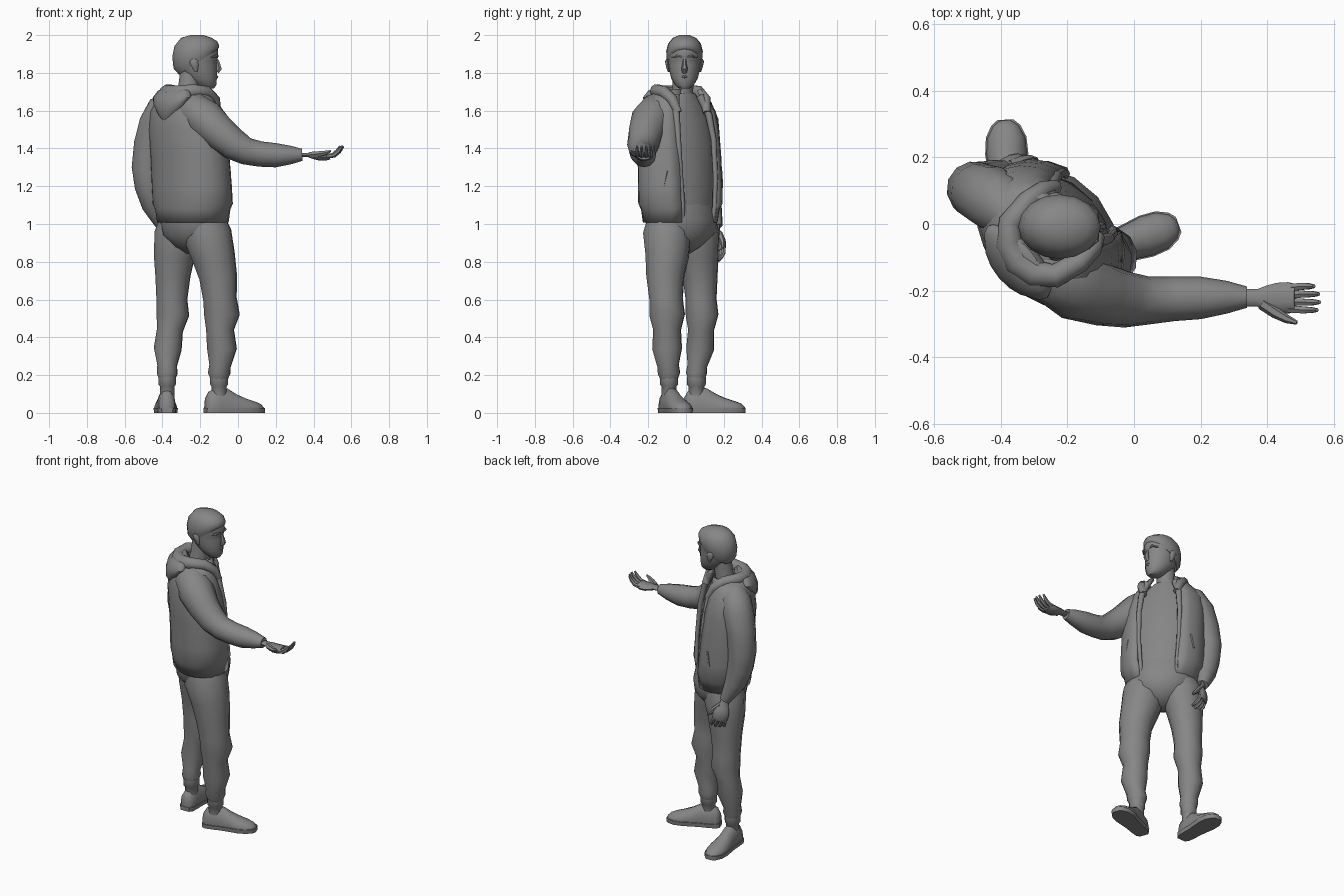
import bpy, bmesh
from math import cos, sin, pi, radians
from mathutils import Vector as V

YAW = radians(40)                       # direction the torso faces
F = V((cos(YAW), sin(YAW), 0))          # forward
L = V((-sin(YAW), cos(YAW), 0))         # towards the left shoulder
O = V((-0.25, -0.03, 0))                # torso axis
GREY = bpy.data.materials.new("dark_grey")
GREY.diffuse_color = (.24, .24, .24, 1)


def loft(name, rings, wrap=True, cap=True, angle=48):
    bm = bmesh.new()
    vs = [[bm.verts.new(p) for p in r] for r in rings]
    n = len(vs[0])
    for a, b in zip(vs, vs[1:]):
        for i in range(n if wrap else n - 1):
            j = (i + 1) % n
            bm.faces.new((a[i], a[j], b[j], b[i]))
    if cap and wrap:
        bm.faces.new(vs[0])
        bm.faces.new(vs[-1])
    bmesh.ops.recalc_face_normals(bm, faces=bm.faces)
    me = bpy.data.meshes.new(name)
    bm.to_mesh(me)
    bm.free()
    for p in me.polygons:
        p.use_smooth = True
    me.set_sharp_from_angle(angle=radians(angle))
    me.materials.append(GREY)
    ob = bpy.data.objects.new(name, me)
    bpy.context.collection.objects.link(ob)
    return ob


def stack(name, rows, yaw=YAW, n=14, gap=0):
    """Horizontal ellipses: x, y, z, depth, half width, tilt; gap leaves the front open."""
    f, l = V((cos(yaw), sin(yaw), 0)), V((-sin(yaw), cos(yaw), 0))
    rings = []
    for x, y, z, a, b, *t in rows:
        ring = []
        for i in range(n):
            w = 2 * pi * i / n if not gap else gap + (2 * pi - 2 * gap) * i / (n - 1)
            ring.append(V((x, y, z + (t[0] if t else 0) * cos(w))) + f * a * cos(w) + l * b * sin(w))
        rings.append(ring)
    return loft(name, rings, wrap=not gap)


def tube(name, rows, n=10, ref=V((0, 0, 1)), flat=1.0):
    """Sections across a path: x, y, z, radius; flat squashes along ref."""
    pts = [V(r[:3]) for r in rows]
    rings = []
    for i, r in enumerate(rows):
        t = (pts[min(i + 1, len(pts) - 1)] - pts[max(i - 1, 0)]).normalized()
        u = t.cross(ref).normalized()
        v = u.cross(t)
        rings.append([pts[i] + r[3] * (u * cos(2 * pi * k / n) + v * flat * sin(2 * pi * k / n))
                      for k in range(n)])
    return loft(name, rings)


def local(f, l, z):
    return tuple(O + F * f + L * l + V((0, 0, z)))


# Pelvis and legs
stack("trouser_hips", [(-.235, -.02, .845, .04, .05), (-.235, -.02, .88, .105, .10), (-.235, -.025, .94, .155, .185),
                       (-.235, -.025, 1.02, .165, .21), (-.24, -.03, 1.12, .148, .20)])
tube("right_trouser_leg", [(-.185, -.09, 1.04, .11), (-.16, -.10, .94, .130), (-.13, -.10, .83, .117),
     (-.105, -.11, .72, .102), (-.095, -.105, .60, .090), (-.085, -.10, .52, .096), (-.095, -.10, .44, .075),
     (-.085, -.10, .34, .080), (-.095, -.095, .25, .058), (-.10, -.09, .21, .060), (-.10, -.09, .175, .046)],
     12, ref=F)
tube("left_trouser_leg", [(-.295, .04, 1.04, .11), (-.32, .055, .94, .125), (-.338, .065, .83, .110),
     (-.345, .075, .72, .094), (-.35, .08, .60, .083), (-.345, .085, .52, .088), (-.36, .08, .44, .070),
     (-.372, .075, .34, .075), (-.375, .06, .25, .053), (-.375, .055, .21, .056), (-.375, .055, .175, .044)],
     12, ref=L)

# Cuffs and shoes
for side, (ax, ay), (hx, hy), ang in (("right", (-.10, -.09), (-.17, -.112), 20),
                                      ("left", (-.375, .055), (-.375, -.01), 92)):
    stack(side + "_cuff", [(ax, ay, .09, .042, .04), (ax, ay, .14, .042, .04), (ax, ay, .15, .050, .048),
                           (ax, ay, .19, .050, .048)], radians(ang), 10)
    d = V((cos(radians(ang)), sin(radians(ang)), 0))
    e = V((-d.y, d.x, 0))
    sections = [(0, .026, .08), (.02, .043, .115), (.07, .047, .135), (.12, .048, .13), (.17, .054, .10),
                (.22, .061, .078), (.27, .057, .062), (.305, .04, .048), (.322, .02, .03)]
    prof = [(-.95, 0), (-1, .3), (-.85, .65), (-.45, .95), (0, 1), (.45, .95), (.85, .65), (1, .3), (.95, 0)]
    heel = V((hx, hy, 0))
    loft(side + "_shoe", [[heel + d * s + e * w * p + V((0, 0, .01 + (h - .01) * q)) for p, q in prof]
                          for s, w, h in sections])
    loft(side + "_sole", [[heel + d * (s * 1.015 - .003) + e * (w + .004) * p + V((0, 0, q))
                           for p, q in ((-.94, 0), (-1, .026), (1, .026), (.94, 0))]
                          for s, w, h in sections])

# Shirt and open jacket
stack("shirt", [(-.24, -.03, 1.08, .150, .19), (-.245, -.03, 1.10, .156, .205), (-.25, -.03, 1.25, .142, .215),
                (-.265, -.035, 1.42, .140, .215), (-.28, -.04, 1.55, .125, .20), (-.28, -.04, 1.63, .105, .16),
                (-.272, -.03, 1.69, .075, .08)], n=16)
jacket = stack("jacket", [(-.24, -.03, 1.01, .160, .206), (-.24, -.03, 1.08, .168, .218),
                          (-.24, -.03, 1.11, .176, .236), (-.245, -.03, 1.20, .172, .240),
                          (-.255, -.035, 1.36, .168, .238), (-.27, -.04, 1.50, .162, .232),
                          (-.28, -.04, 1.59, .145, .215), (-.28, -.04, 1.65, .125, .175),
                          (-.275, -.035, 1.71, .10, .115)], n=20, gap=radians(31))
m = jacket.modifiers.new("thickness", "SOLIDIFY")
m.thickness, m.offset = .02, 0

# Lapel edges running down the opening, and pocket welts
for side, s in (("left", 1), ("right", -1)):
    tube(side + "_jacket_edge", [local(.06, s * .085, 1.68) + (.022,), local(.10, s * .112, 1.58) + (.019,),
         local(.128, s * .122, 1.45) + (.015,), local(.146, s * .12, 1.25) + (.013,),
         local(.152, s * .11, 1.10) + (.012,), local(.142, s * .105, 1.02) + (.011,)], 8, F)
    tube(side + "_pocket", [local(.112, s * .185, 1.28) + (.011,), local(.102, s * .20, 1.19) + (.011,)], 6, F, .7)

# Hood: rolled rim around the neck and a pouch hanging on the back
rim = [(.10, .10, 1.59, .022), (.07, .115, 1.66, .028), (.01, .12, 1.70, .032), (-.07, .105, 1.705, .036)]
mid = [(-.115, .06, 1.695, .042), (-.13, 0, 1.69, .044), (-.115, -.06, 1.695, .042)]
path = rim + mid + [(f, -l, z, r) for f, l, z, r in reversed(rim)]
tube("hood_rim", [local(f, l, z) + (r,) for f, l, z, r in path], 10)
stack("hood_pouch", [local(f, 0, z) + (a, b) for f, z, a, b in
      ((-.165, 1.545, .02, .022), (-.158, 1.58, .045, .06), (-.145, 1.63, .06, .115), (-.13, 1.67, .062, .14),
       (-.115, 1.705, .05, .12), (-.105, 1.725, .025, .07))], n=16)

# Sleeves
tube("right_sleeve", [(-.29, -.10, 1.62, .075), (-.235, -.145, 1.60, .10), (-.17, -.185, 1.55, .108),
     (-.09, -.215, 1.475, .093), (-.02, -.228, 1.42, .084), (.045, -.23, 1.385, .072), (.12, -.225, 1.37, .067),
     (.20, -.222, 1.364, .064), (.28, -.22, 1.365, .049), (.34, -.22, 1.366, .032)], 12)
tube("left_sleeve", [(-.355, .02, 1.635, .07), (-.395, .055, 1.60, .092), (-.43, .08, 1.53, .096),
     (-.465, .095, 1.42, .088), (-.48, .105, 1.30, .084), (-.47, .11, 1.20, .078), (-.445, .125, 1.10, .065),
     (-.415, .148, 1.03, .046), (-.395, .16, .985, .034)], 12, ref=F)


# Hands: along, towards the thumb, out of the palm
def hand(side, wrist, along, thumb, palm, curl):
    def at(a, t, p, r):
        return tuple(wrist + along * a + thumb * t + palm * p) + (r,)
    tube(side + "_palm", [at(0, 0, 0, .026), at(.045, 0, 0, .026), at(.07, .002, -.004, .038),
         at(.105, .002, -.01, .047), at(.14, 0, -.01, .047), at(.16, 0, -.006, .042)], 10, palm, .45)
    for i, (t, ln) in enumerate(((.033, .92), (.012, 1), (-.01, .97), (-.031, .82))):
        tube(f"{side}_finger_{i + 1}", [at(.14, t, -.008, .013), at(.14 + .045 * ln, t * 1.1, -.002, .012),
             at(.14 + .072 * ln, t * 1.12, .4 * curl, .0105), at(.14 + .093 * ln, t * 1.12, curl, .006)], 6, thumb)
    tube(side + "_thumb", [at(.06, .018, 0, .018), at(.10, .045, .004, .017), at(.135, .064, .01, .013),
                           at(.165, .075, .02, .006)], 6, palm)


hand("right", V((.325, -.222, 1.366)), V((1, 0, 0)), V((0, -1, 0)), V((0, 0, 1)), .046)
down = V((.22, .12, -.95)).normalized()
inward = V((.45, -.85, 0))
inward = (inward - down * inward.dot(down)).normalized()
hand("left", V((-.40, .16, 1.0)), down * .92, inward.cross(down) * (1 if inward.cross(down).x > 0 else -1),
     inward, .035)

# Neck and head, facing +x
tube("neck", [(-.275, -.025, 1.63, .068), (-.262, -.018, 1.71, .056), (-.25, -.012, 1.81, .056)], 12, V((1, 0, 0)))
Y = -.008
stack("head", [(-.16, Y, 1.717, .032, .028), (-.17, Y, 1.735, .055, .050), (-.192, Y, 1.77, .080, .070),
               (-.208, Y, 1.81, .098, .080), (-.218, Y, 1.845, .106, .085), (-.22, Y, 1.862, .106, .087),
               (-.22, Y, 1.885, .116, .089), (-.222, Y, 1.93, .115, .09), (-.222, Y, 1.97, .09, .07)], 0, 16)
stack("hair", [(-.211, Y, 1.857, .102, .087, .066), (-.221, Y, 1.878, .120, .095, .055),
               (-.224, Y, 1.915, .124, .097, .03), (-.223, Y, 1.955, .113, .087, .012),
               (-.22, Y, 1.985, .082, .062), (-.218, Y, 2.0, .035, .027)], 0, 16)
tube("nose", [(-.112, Y, 1.872, .008), (-.104, Y, 1.845, .012), (-.100, Y, 1.822, .016), (-.112, Y, 1.805, .014)],
     6, V((1, 0, 0)))
tube("lips", [(-.125, Y - .026, 1.778, .004), (-.113, Y, 1.779, .009), (-.125, Y + .026, 1.778, .004)], 6)
for side, s in (("left", 1), ("right", -1)):
    tube(side + "_ear", [(-.222, Y + s * .084, 1.805, .008), (-.226, Y + s * .088, 1.83, .017),
         (-.234, Y + s * .092, 1.86, .023), (-.234, Y + s * .09, 1.874, .012)], 8, V((0, 1, 0)), .5)
    tube(side + "_brow", [(-.112, Y + s * .014, 1.884, .006), (-.113, Y + s * .04, 1.889, .008),
         (-.14, Y + s * .066, 1.882, .005)], 6)
